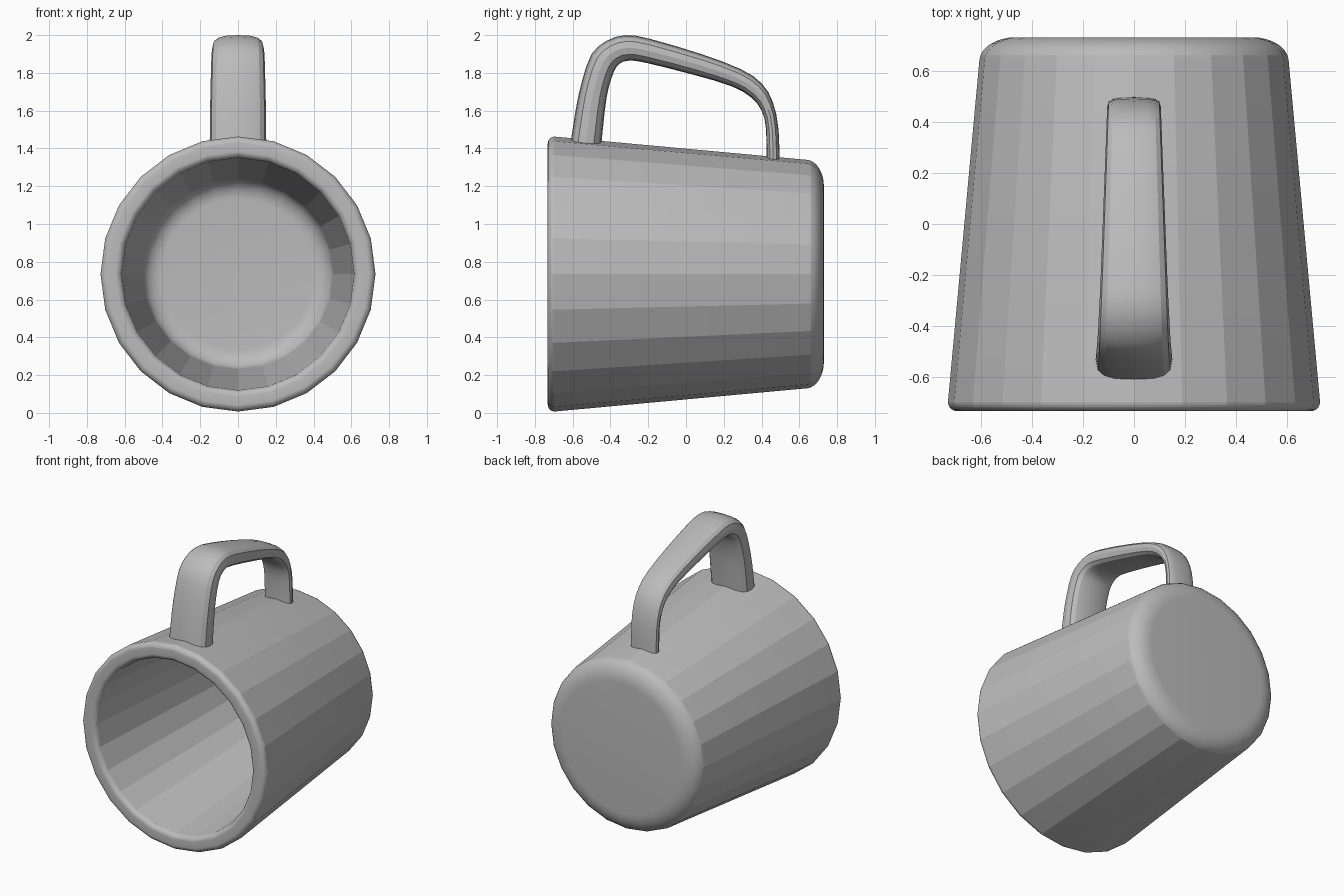
import bpy, bmesh, math
from mathutils import Vector

if "Cube" in bpy.data.objects:
    bpy.data.objects.remove(bpy.data.objects["Cube"], do_unlink=True)

GREY = (0.5, 0.5, 0.5, 1)
grey = bpy.data.materials.new("plain grey")
grey.use_nodes = True
grey.diffuse_color = GREY
grey.node_tree.nodes["Principled BSDF"].inputs["Base Color"].default_value = GREY

AXIS_Z = 0.735
SIDES = 24


def skin(name, rings, angle):
    """Join matching rings of points into a closed, capped surface."""
    bm = bmesh.new()
    loops = [[bm.verts.new(p) for p in ring] for ring in rings]
    n = len(loops[0])
    for a, b in zip(loops, loops[1:]):
        for i in range(n):
            j = (i + 1) % n
            bm.faces.new((a[i], a[j], b[j], b[i]))
    bm.faces.new(loops[0])
    bm.faces.new(loops[-1])
    bmesh.ops.recalc_face_normals(bm, faces=bm.faces)
    mesh = bpy.data.meshes.new(name)
    bm.to_mesh(mesh)
    bm.free()
    mesh.materials.append(grey)
    obj = bpy.data.objects.new(name, mesh)
    bpy.context.collection.objects.link(obj)
    bpy.ops.object.select_all(action='DESELECT')
    obj.select_set(True)
    bpy.context.view_layer.objects.active = obj
    bpy.ops.object.shade_smooth_by_angle(angle=math.radians(angle))
    return obj


def corner(r, y, dr, dy, start, end, steps=8):
    """Elliptical rounding of a (radius, y) profile, angles in degrees."""
    for k in range(steps + 1):
        t = math.radians(start + (end - start) * k / steps)
        yield r + dr * math.cos(t), y + dy * math.sin(t)


# Mug body lying on its side: outer base, wall, lip, inner wall, floor
profile = [
    *corner(0.465, 0.635, 0.14, 0.095, 90, 5),
    *corner(0.691, -0.695, 0.037, 0.037, -5, -90, 6),
    *corner(0.652, -0.695, 0.037, 0.037, -90, -175, 6),
    *corner(0.40, 0.52, 0.105, 0.09, 5, 90),
]
body_rings = []
for r, y in profile:
    turns = [math.tau * i / SIDES for i in range(SIDES)]
    body_rings.append([(r * math.sin(t), y, AXIS_Z + r * math.cos(t)) for t in turns])
skin("mug_body", body_rings, 14)

# Handle: outer and inner edge points (y, z) with the half width at each
stations = [
    (-0.615, 1.40, -0.45, 1.40, 0.15),
    (-0.585, 1.60, -0.43, 1.60, 0.148),
    (-0.55, 1.76, -0.41, 1.72, 0.145),
    (-0.50, 1.90, -0.38, 1.81, 0.142),
    (-0.42, 1.97, -0.35, 1.85, 0.139),
    (-0.32, 2.00, -0.30, 1.865, 0.135),
    (-0.19, 1.98, -0.21, 1.853, 0.13),
    (0.08, 1.90, 0.04, 1.79, 0.12),
    (0.29, 1.82, 0.24, 1.73, 0.112),
    (0.40, 1.745, 0.345, 1.67, 0.108),
    (0.46, 1.645, 0.40, 1.60, 0.106),
    (0.49, 1.50, 0.424, 1.50, 0.105),
    (0.497, 1.29, 0.427, 1.29, 0.104),
]


def refine(points, steps=2):
    """Catmull-Rom smoothing of the station list."""
    pts = [Vector(p) for p in points]
    out = []
    for i in range(len(pts) - 1):
        a, b, c, d = (pts[max(0, min(len(pts) - 1, i + k))] for k in (-1, 0, 1, 2))
        for s in range(steps):
            t = s / steps
            out.append(b + ((c - a) * t + (2 * a - 5 * b + 4 * c - d) * t * t
                            + (3 * b - a - 3 * c + d) * t ** 3) / 2)
    return out + [pts[-1]]


def rounded(v):
    return math.copysign(abs(v) ** 0.7, v)


handle_rings = []
for oy, oz, iy, iz, half in refine(stations):
    outer, inner = Vector((0, oy, oz)), Vector((0, iy, iz))
    mid, out = (outer + inner) / 2, (outer - inner) / 2
    ring = []
    for k in range(16):
        t = math.tau * k / 16
        ring.append(mid + out * rounded(math.cos(t)) + Vector((half * rounded(math.sin(t)), 0, 0)))
    handle_rings.append(ring)
skin("handle", handle_rings, 20)
